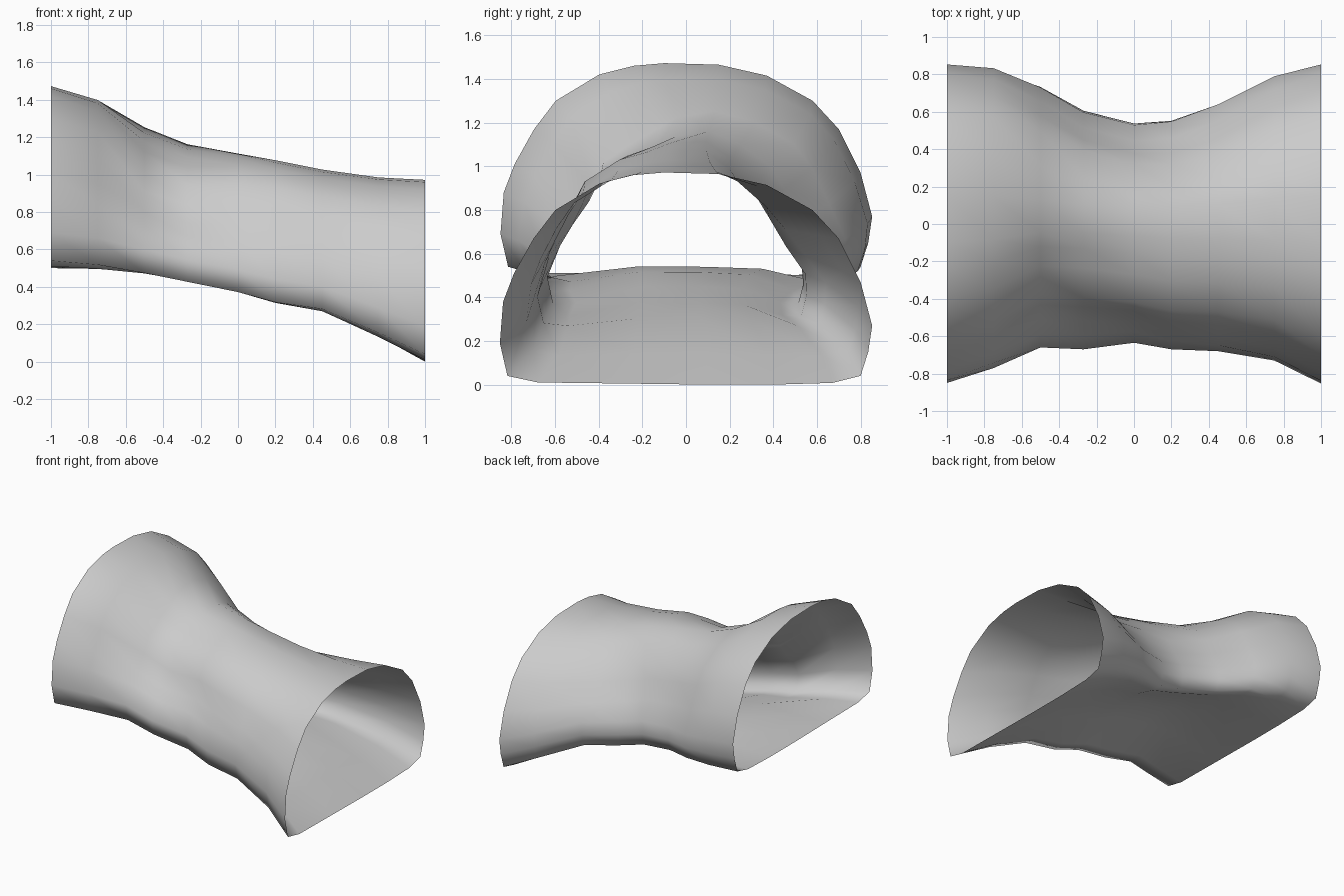
import bpy, bmesh

# End cross-section, counter-clockwise seen from +x: (y, height above floor)
PROFILE = [(-0.68, 0.01), (-0.28, 0.005), (0.1, 0.0), (0.4, 0.0), (0.67, 0.008),
           (0.80, 0.04), (0.835, 0.15), (0.853, 0.27), (0.80, 0.47), (0.70, 0.67),
           (0.58, 0.80), (0.37, 0.915), (0.15, 0.965), (-0.1, 0.972), (-0.24, 0.96),
           (-0.4, 0.92), (-0.6, 0.80), (-0.70, 0.67), (-0.79, 0.51), (-0.84, 0.38),
           (-0.855, 0.19), (-0.82, 0.04)]

# Rings along the tunnel:
# x, floor z, top z, -y reach, +y reach, -y shoulder dent, +y shoulder dent, floor hump
RINGS = [(-1.0, 0.50, 1.473, 0.850, 0.855, 0, 0, 0),
         (-0.75, 0.48, 1.405, 0.77, 0.84, 0.02, 0, 0.03),
         (-0.50, 0.44, 1.26, 0.66, 0.75, 0.12, 0.02, 0.10),
         (-0.27, 0.395, 1.17, 0.67, 0.62, 0.11, 0.05, 0.12),
         (0.0, 0.34, 1.122, 0.635, 0.55, 0.04, 0.08, 0.11),
         (0.20, 0.285, 1.08, 0.67, 0.565, 0.01, 0.10, 0.09),
         (0.45, 0.25, 1.03, 0.68, 0.65, 0.01, 0.11, 0.05),
         (0.75, 0.12, 0.985, 0.73, 0.795, 0, 0.05, 0.02),
         (1.0, 0.0, 0.972, 0.853, 0.855, 0, 0, 0)]


def ring_point(ring, y, h):
    x, floor, top, left, right, dent_l, dent_r, hump = ring
    ny, nh = y / 0.855, h / 0.972
    side = 1 if y > 0 else -1
    reach, dent = (right, dent_r) if y > 0 else (left, dent_l)
    # shoulder dent fades toward crown and lower wall
    start = 0.15 if y > 0 else -0.05
    push = dent * max(0, min(1, 3.3 * (nh - 0.3) * max(0, abs(ny) - start)))
    # walls are waisted halfway up where the tunnel is tightest
    waist = 0.4 * hump * max(0, 1 - ((nh - 0.5) / 0.3) ** 2)
    z = floor + nh * (top - floor) - push * 0.8
    if h < 0.02:
        z += hump * max(0, 1 - (ny / 0.85) ** 4)
    return (x, ny * reach - side * (push * 0.7 + waist), z)


# Open-ended tunnel skin
bm = bmesh.new()
loops = [[bm.verts.new(ring_point(r, y, h)) for y, h in PROFILE] for r in RINGS]
n = len(PROFILE)
for a, b in zip(loops, loops[1:]):
    for i in range(n):
        j = (i + 1) % n
        bm.faces.new((a[i], a[j], b[j], b[i])).smooth = True
bm.normal_update()
# Outward-facing normals
crown = max(bm.faces, key=lambda f: f.calc_center_median().z)
if crown.normal.z < 0:
    bmesh.ops.reverse_faces(bm, faces=bm.faces[:])
mesh = bpy.data.meshes.new("tunnel_shell")
bm.to_mesh(mesh)
bm.free()
tunnel = bpy.data.objects.new("tunnel_shell", mesh)
bpy.context.collection.objects.link(tunnel)
